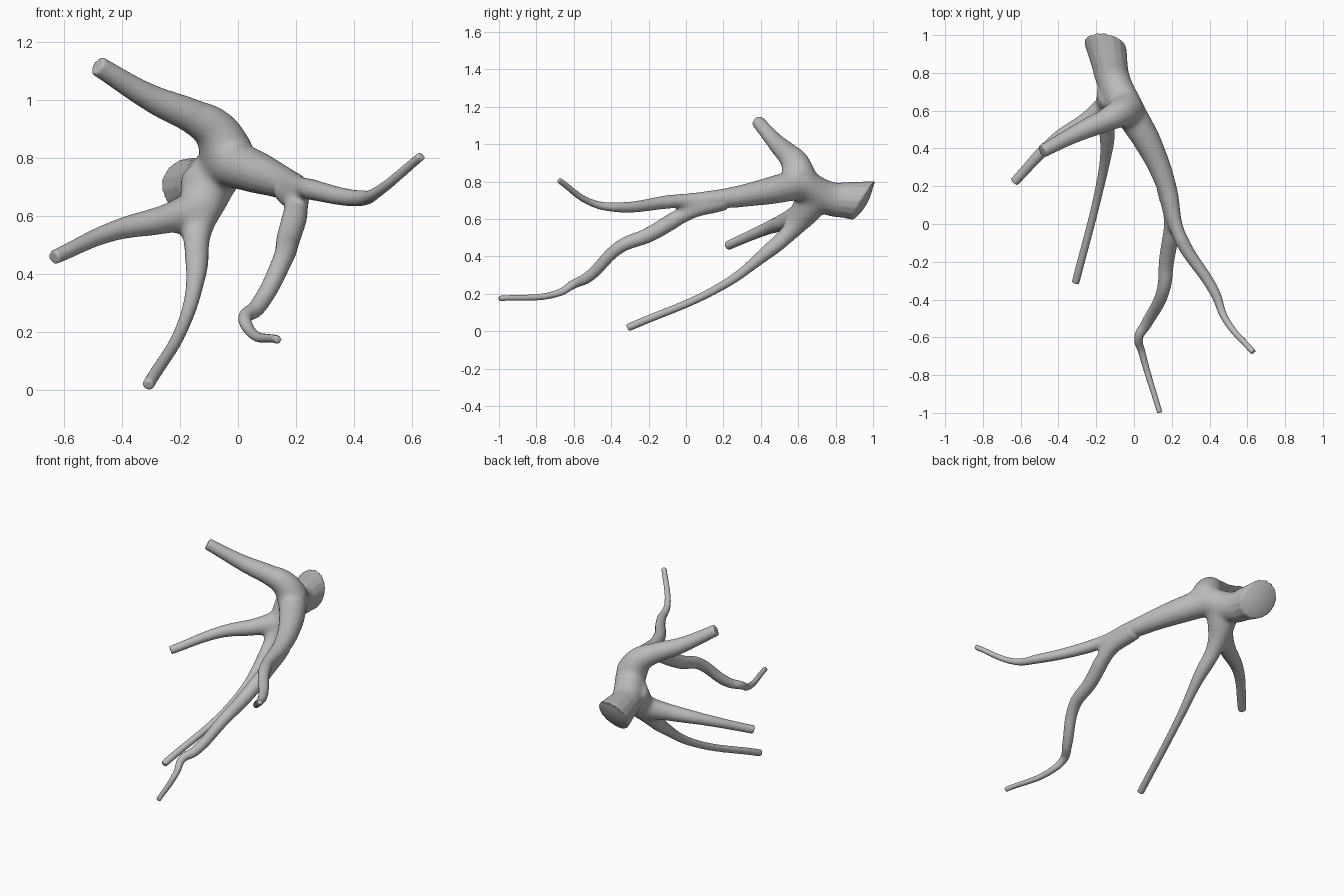
import bpy
import bmesh
from mathutils import Vector

if "Cube" in bpy.data.objects:
    bpy.data.objects.remove(bpy.data.objects["Cube"])

# Limbs: base radius, tip radius, taper power, path points
limbs = {
    "trunk": (.118, .09, 3, [(-.162, 1.03, .685), (-.133, .87, .7), (-.112, .77, .71),
                             (-.03, .6, .8)]),
    "upper_limb": (.097, .035, 1.2, [(-.03, .61, .8), (-.08, .585, .895), (-.15, .55, .94),
                                     (-.3, .482, 1.008), (-.485, .385, 1.12)]),
    "right_limb": (.087, .016, 1.7, [(-.04, .62, .79), (.09, .4, .742), (.172, .2, .71),
                                     (.24, -.06, .695), (.43, -.367, .663), (.482, -.5, .685),
                                     (.632, -.68, .808)]),
    "right_lower_limb": (.052, .015, 1.1, [(.17, .2, .698), (.2, .03, .645), (.172, -.2, .515),
                                           (.155, -.35, .453), (.065, -.53, .285),
                                           (.025, -.6, .252), (.042, -.68, .205),
                                           (.137, -1.0, .175)]),
    "lower_limb": (.1, .021, 2.6, [(-.1, .69, .73), (-.138, .59, .57), (-.145, .4, .395),
                                   (-.18, .2, .247), (-.31, -.312, .018)]),
    "left_limb": (.075, .025, 1.5, [(-.11, .64, .63), (-.25, .542, .59), (-.42, .44, .552),
                                    (-.635, .222, .458)]),
}

# Places where limbs blend: centre, reach
forks = [((-.07, .62, .78), .24), ((-.15, .58, .58), .17), ((.205, .02, .67), .13)]

# Slanted, slightly domed cut at the thick end
cut_centre = Vector((-.155, .945, .69))
cut_normal = Vector((.1, .86, -.5)).normalized()

grey = bpy.data.materials.new("grey")
grey.diffuse_color = (.5, .5, .5, 1)
grey.use_nodes = True
grey.node_tree.nodes["Principled BSDF"].inputs["Base Color"].default_value = grey.diffuse_color


def evaluated_mesh(ob):
    bpy.context.view_layer.update()
    return bpy.data.meshes.new_from_object(ob.evaluated_get(bpy.context.evaluated_depsgraph_get()))


def tube(base, tip, power, points):
    """Round tapering tube along a smooth path, as a mesh."""
    curve = bpy.data.curves.new("path", 'CURVE')
    curve.dimensions = '3D'
    curve.bevel_depth = 1
    curve.bevel_resolution = 6
    curve.use_fill_caps = True
    curve.resolution_u = 12
    spline = curve.splines.new('BEZIER')
    spline.radius_interpolation = 'CARDINAL'
    last = len(points) - 1
    spline.bezier_points.add(last)
    for i, (bp, co) in enumerate(zip(spline.bezier_points, points)):
        bp.co = co
        bp.radius = tip + (base - tip) * (1 - i / last) ** power
        bp.handle_left_type = bp.handle_right_type = 'AUTO'
    ob = bpy.data.objects.new("path", curve)
    bpy.context.collection.objects.link(ob)
    mesh = evaluated_mesh(ob)
    bpy.data.objects.remove(ob)
    return mesh


def bake(ob):
    """Replace the mesh by its modified result."""
    mesh = evaluated_mesh(ob)
    ob.modifiers.clear()
    ob.data = mesh


# Gather all limbs into one closed mesh, cutting the trunk end at a slant
bm = bmesh.new()
for name, limb in limbs.items():
    bm.from_mesh(tube(*limb))
    bmesh.ops.remove_doubles(bm, verts=bm.verts, dist=.0001)
    if name == "trunk":
        cut = bmesh.ops.bisect_plane(bm, geom=bm.verts[:] + bm.edges[:] + bm.faces[:],
                                     plane_co=cut_centre, plane_no=cut_normal, clear_outer=True)
        rim = [e for e in cut["geom_cut"] if isinstance(e, bmesh.types.BMEdge)]
        bmesh.ops.edgeloop_fill(bm, edges=rim)
bmesh.ops.recalc_face_normals(bm, faces=bm.faces)
mesh = bpy.data.meshes.new("branching_root")
bm.to_mesh(mesh)
bm.free()
root = bpy.data.objects.new("branching_root", mesh)
bpy.context.collection.objects.link(root)

# Fuse the limbs into one skin
remesh = root.modifiers.new("fuse", 'REMESH')
remesh.mode = 'VOXEL'
remesh.voxel_size = .0065
bake(root)

# Dome the cut, and mark the forks
group = root.vertex_groups.new(name="forks")
for v in root.data.vertices:
    offset = v.co - cut_centre
    height = offset.dot(cut_normal)
    spread = (offset - cut_normal * height).length / .112
    if abs(height) < .005 and spread < 1:
        v.co += cut_normal * .022 * (1 - spread ** 2)
    w = max(1 - (v.co - Vector(c)).length / reach for c, reach in forks)
    if w > 0:
        group.add([v.index], min(1, w * 2), 'REPLACE')

# Blend the forks strongly, the rest lightly
blend = root.modifiers.new("blend", 'SMOOTH')
blend.factor = .5
blend.iterations = 110
blend.vertex_group = "forks"
polish = root.modifiers.new("polish", 'SMOOTH')
polish.factor = .5
polish.iterations = 4
bake(root)

root.data.materials.clear()
root.data.materials.append(grey)
bpy.context.view_layer.objects.active = root
root.select_set(True)
bpy.ops.object.shade_smooth_by_angle(angle=.8)
